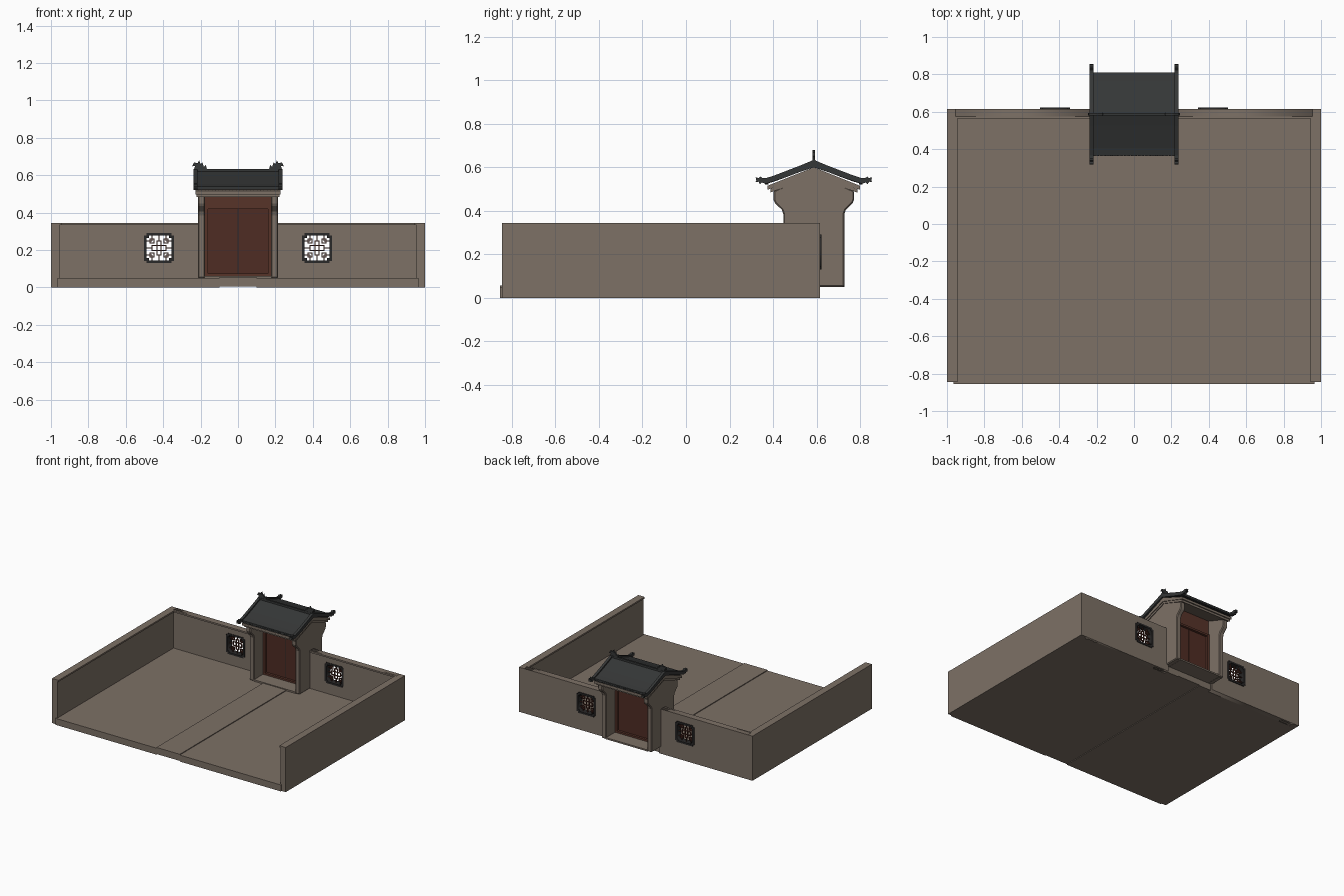
import bpy, bmesh, math
from mathutils import Matrix

if "Cube" in bpy.data.objects:
    bpy.data.objects.remove(bpy.data.objects["Cube"])

def material(name, col):
    m = bpy.data.materials.new(name)
    m.diffuse_color = (*col, 1)
    m.use_nodes = True
    m.node_tree.nodes["Principled BSDF"].inputs["Base Color"].default_value = m.diffuse_color
    return m

TAUPE = material("taupe_plaster", (0.205, 0.165, 0.133))
ROOF = material("charcoal_tile", (0.036, 0.038, 0.038))
RED = material("dark_red_wood", (0.078, 0.025, 0.017))
FRAME = material("red_brown_trim", (0.095, 0.033, 0.022))
DARK = material("black_window_frame", (0.022, 0.021, 0.021))
YC = 0.587                                   # centre line of the gatehouse

def finish(name, bm, mat, bevel=0):
    bmesh.ops.recalc_face_normals(bm, faces=bm.faces)
    me = bpy.data.meshes.new(name)
    bm.to_mesh(me)
    bm.free()
    me.materials.append(mat)
    ob = bpy.data.objects.new(name, me)
    bpy.context.collection.objects.link(ob)
    if bevel:
        b = ob.modifiers.new("bevel", 'BEVEL')
        b.width, b.segments = bevel, 1
    return ob

def box(name, x0, x1, y0, y1, z0, z1, mat, bevel=0):
    return prism(name, [(y0, z0), (y1, z0), (y1, z1), (y0, z1)], x0, x1, mat, bevel)

def prism(name, pts, x0, x1, mat, bevel=0):
    """Outline in (y, z), extruded along x."""
    bm = bmesh.new()
    f = bm.faces.new([bm.verts.new((x0, y, z)) for y, z in pts])
    r = bmesh.ops.extrude_face_region(bm, geom=[f])
    bmesh.ops.translate(bm, vec=(x1 - x0, 0, 0),
                        verts=[v for v in r['geom'] if isinstance(v, bmesh.types.BMVert)])
    return finish(name, bm, mat, bevel)

def plate(name, loops, y0, y1, mat):
    """Outlines in (x, z), inner loops become holes, thickness along y."""
    cu = bpy.data.curves.new(name + "_outline", 'CURVE')
    cu.dimensions, cu.fill_mode, cu.extrude = '2D', 'BOTH', (y1 - y0) / 2
    for loop in loops:
        sp = cu.splines.new('POLY')
        sp.points.add(len(loop) - 1)
        for p, (x, z) in zip(sp.points, loop):
            p.co = (x, z, 0, 1)
        sp.use_cyclic_u = True
    tmp = bpy.data.objects.new(name + "_outline", cu)
    bpy.context.collection.objects.link(tmp)
    bpy.context.view_layer.update()
    me = bpy.data.meshes.new_from_object(tmp.evaluated_get(bpy.context.evaluated_depsgraph_get()))
    bpy.data.objects.remove(tmp)
    bm = bmesh.new()
    bm.from_mesh(me)
    bmesh.ops.remove_doubles(bm, verts=bm.verts, dist=1e-5)
    bmesh.ops.transform(bm, verts=bm.verts, matrix=Matrix.Translation((0, (y0 + y1) / 2, 0))
                        @ Matrix.Rotation(math.pi / 2, 4, 'X'))
    return finish(name, bm, mat)

def rect(cx, cz, hx, hz):
    return [(cx - hx, cz - hz), (cx + hx, cz - hz), (cx + hx, cz + hz), (cx - hx, cz + hz)]

def notched(cx, cz, h, n):
    """Square outline with stepped-in corners."""
    q = [(h, -h + n), (h, h - n), (h - n, h - n), (h - n, h)]
    pts = []
    for k in range(4):
        c, s = round(math.cos(k * math.pi / 2)), round(math.sin(k * math.pi / 2))
        pts += [(cx + c * x - s * z, cz + s * x + c * z) for x, z in q[:3]]
    return pts

def both(half):
    """Close a (d, z) half outline by mirroring it about the gate centre line."""
    return [(YC + d, z) for d, z in half] + [(YC - d, z) for d, z in reversed(half) if d > 0]

# courtyard floor and slightly raised path
for s in (-1, 1):
    box("courtyard_floor", s * 0.1, s * 0.965, -0.855, 0.6, 0, 0.05, TAUPE)
box("centre_path", -0.1, 0.1, -0.855, 0.6, 0.005, 0.056, TAUPE)

WX, WZ = 0.4225, 0.211
for s in (-1, 1):
    # side wall with inner coping lip
    box("side_wall", s * 0.955, s, -0.845, 0.615, 0, 0.345, TAUPE)
    box("side_coping", s * 0.945, s * 0.96, -0.845, 0.575, 0.333, 0.345, TAUPE)
    # back wall with window opening
    a, b = sorted((s * 0.2, s * 0.96))
    plate("back_wall", [[(a, 0), (b, 0), (b, 0.345), (a, 0.345)],
                        notched(s * WX, WZ, 0.072, 0.012)], 0.575, 0.615, TAUPE)
    box("back_coping", s * 0.2, s * 0.95, 0.565, 0.58, 0.333, 0.345, TAUPE)
    # window frame
    plate("window_frame", [notched(s * WX, WZ, 0.08, 0.012),
                           notched(s * WX, WZ, 0.066, 0.012)], 0.571, 0.622, DARK)
    # lattice: rings and connecting bars
    for cx, cz, hx, hz in [(0, 0, 0.014, 0.04), (0, 0, 0.04, 0.016)] + \
            [(i * 0.038, j * 0.038, 0.013, 0.013) for i in (-1, 1) for j in (-1, 1)]:
        plate("lattice_ring", [rect(s * WX + cx, WZ + cz, hx, hz),
                               rect(s * WX + cx, WZ + cz, hx - 0.005, hz - 0.005)],
              0.592, 0.602, RED)
    for o in (-0.038, 0, 0.038):
        for t in (-1, 1):
            u, v = sorted((t * 0.038, t * 0.068))
            box("lattice_bar", s * WX + u, s * WX + v, 0.593, 0.601, WZ + o - 0.0025, WZ + o + 0.0025, RED)
            box("lattice_bar", s * WX + o - 0.0025, s * WX + o + 0.0025, 0.593, 0.601, WZ + u, WZ + v, RED)

# gate side walls with corbelled shoulders and gable top
gable = [(0.14, 0.05), (0.14, 0.385), (0.147, 0.405), (0.178, 0.435), (0.185, 0.45),
         (0.185, 0.492), (0, 0.575)]
for s in (-1, 1):
    a, b = sorted((s * 0.176, s * 0.215))
    prism("gate_side_wall", both(gable), a, b, TAUPE, 0.006)

# cornice following the roof slope
prism("cornice_lower", [(YC + d, z) for d, z in [(0.2, 0.484), (0.2, 0.5), (0, 0.58), (-0.2, 0.5),
      (-0.2, 0.484), (0, 0.556)]], -0.221, 0.221, TAUPE)
prism("cornice_upper", [(YC + d, z) for d, z in [(0.212, 0.497), (0.212, 0.515), (0, 0.6), (-0.212, 0.515),
      (-0.212, 0.497), (0, 0.57)]], -0.227, 0.227, TAUPE)

# threshold slab, door frame and two leaves
box("gate_step", -0.18, 0.18, YC - 0.14, YC + 0.14, 0.05, 0.062, TAUPE)
box("threshold", -0.178, 0.178, YC - 0.03, YC + 0.03, 0.06, 0.076, FRAME)
box("lintel", -0.178, 0.178, YC - 0.03, YC + 0.03, 0.42, 0.435, FRAME)
box("upper_panel", -0.178, 0.178, YC - 0.022, YC + 0.022, 0.43, 0.555, FRAME)
for s in (-1, 1):
    box("door_jamb", s * 0.16, s * 0.178, YC - 0.03, YC + 0.03, 0.06, 0.435, FRAME)
    box("door_leaf", s * 0.002, s * 0.161, YC - 0.012, YC + 0.012, 0.07, 0.425, RED)
box("door_gap", -0.003, 0.003, YC - 0.007, YC + 0.007, 0.07, 0.425, DARK)

# roof slab with gently concave slopes
top = [(0, 0.622), (0.06, 0.598), (0.12, 0.575), (0.18, 0.553), (0.222, 0.541)]
prism("roof_slab", [(YC + d, z) for d, z in top] + [(YC + d, z - 0.018) for d, z in reversed(top)]
      + [(YC - d, z - 0.018) for d, z in top[1:]] + [(YC - d, z) for d, z in reversed(top[1:])],
      -0.225, 0.225, ROOF)

# round tile ends along both eaves
bm = bmesh.new()
for t in (-1, 1):
    for i in range(24):
        bmesh.ops.create_cone(bm, cap_ends=True, segments=8, radius1=0.007, radius2=0.007, depth=0.016,
                              matrix=Matrix.Translation(((i - 11.5) * 0.0185, YC + t * 0.216, 0.529))
                              @ Matrix.Rotation(math.pi / 2, 4, 'X'))
finish("eave_tile_ends", bm, ROOF)

# gable ridges with upturned tips
ridge = [(0, 0.634), (0.06, 0.609), (0.12, 0.586), (0.18, 0.563), (0.22, 0.55), (0.236, 0.55), (0.246, 0.558),
         (0.252, 0.551), (0.267, 0.553), (0.264, 0.541), (0.268, 0.531), (0.254, 0.534), (0.247, 0.522),
         (0.238, 0.53), (0.222, 0.524), (0.18, 0.537), (0.12, 0.557), (0.06, 0.58), (0, 0.6)]
for s in (-1, 1):
    a, b = sorted((s * 0.217, s * 0.237))
    for t in (-1, 1):
        prism("gable_ridge", [(YC + t * d, z) for d, z in ridge], a, b, ROOF)

# main ridge with finials
box("main_ridge", -0.235, 0.235, YC - 0.007, YC + 0.007, 0.605, 0.634, ROOF)
finial = [(0.165, 0.63), (0.172, 0.655), (0.183, 0.646), (0.19, 0.668), (0.2, 0.66), (0.208, 0.68),
          (0.215, 0.665), (0.235, 0.668), (0.245, 0.648), (0.229, 0.65), (0.236, 0.63), (0.225, 0.615), (0.17, 0.615)]
for s in (-1, 1):
    plate("ridge_finial", [[(s * x, z) for x, z in finial]], YC - 0.006, YC + 0.006, ROOF)
